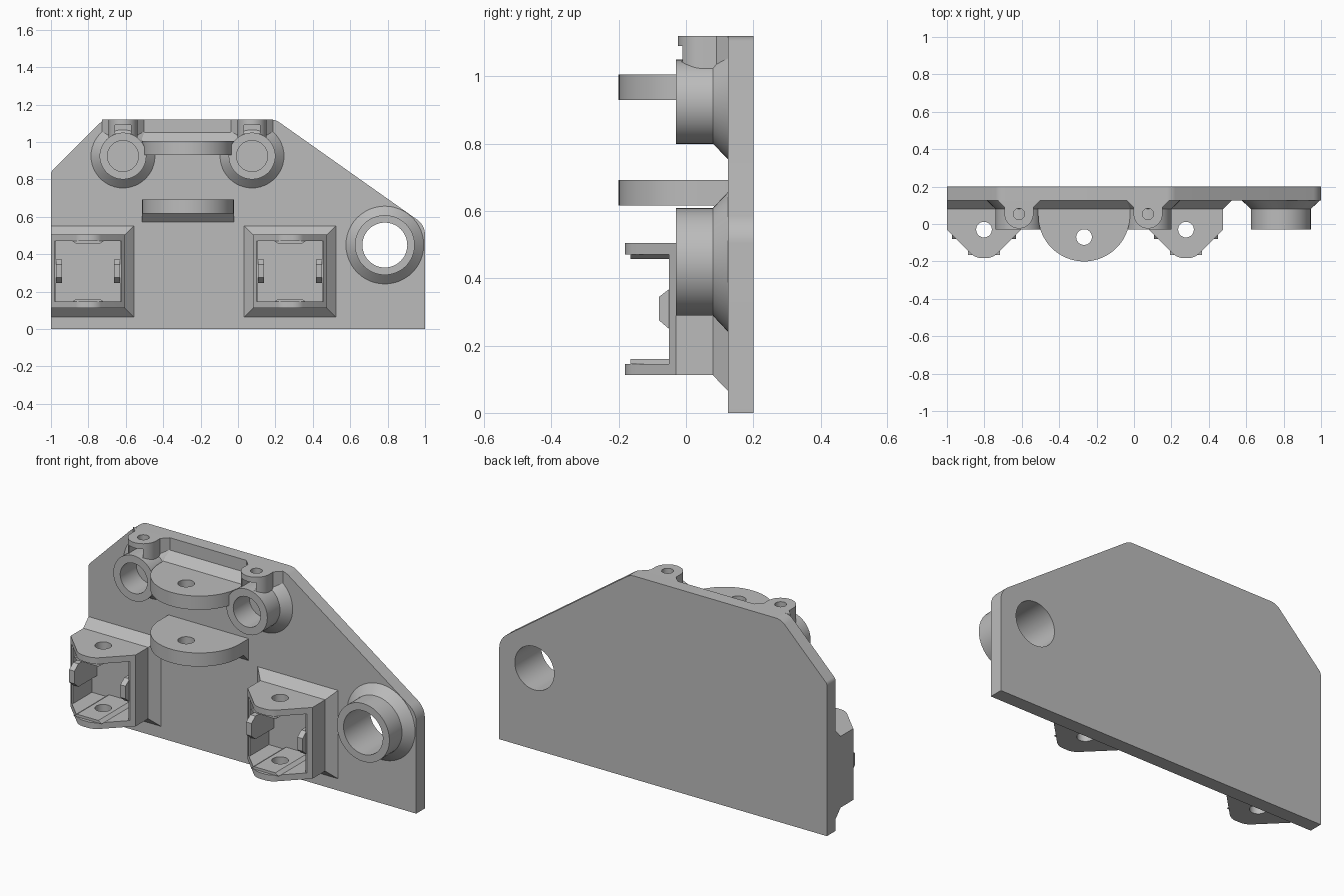
import bpy, bmesh
from math import sin, cos, pi, tan, radians
from mathutils import Vector

if "Cube" in bpy.data.objects:
    bpy.data.objects.remove(bpy.data.objects["Cube"])

grey = bpy.data.materials.new("plain grey")
grey.use_nodes = True
grey.diffuse_color = (0.5, 0.5, 0.5, 1)
grey.node_tree.nodes["Principled BSDF"].inputs["Base Color"].default_value = (0.5, 0.5, 0.5, 1)

# Axis mappings: profile (u, v) plus extrusion depth w
AXES = {"x": lambda u, v, w: (w, u, v),
        "y": lambda u, v, w: (u, w, v),
        "z": lambda u, v, w: (u, v, w)}


def loft(name, rings, axis):
    """Solid through a list of (profile, depth) rings."""
    bm = bmesh.new()
    loops = [[bm.verts.new(AXES[axis](u, v, w)) for u, v in prof] for prof, w in rings]
    n = len(loops[0])
    for a, b in zip(loops, loops[1:]):
        for i in range(n):
            j = (i + 1) % n
            bm.faces.new((a[i], a[j], b[j], b[i]))
    bm.faces.new(loops[0])
    bm.faces.new(loops[-1])
    bmesh.ops.recalc_face_normals(bm, faces=bm.faces)
    mesh = bpy.data.meshes.new(name)
    bm.to_mesh(mesh)
    bm.free()
    mesh.materials.append(grey)
    obj = bpy.data.objects.new(name, mesh)
    bpy.context.collection.objects.link(obj)
    return obj


def prism(name, prof, axis, lo, hi):
    return loft(name, [(prof, lo), (prof, hi)], axis)


def circle(u, v, r, n=48):
    return [(u + r * cos(2 * pi * i / n), v + r * sin(2 * pi * i / n)) for i in range(n)]


def rect(u0, u1, v0, v1):
    return [(u0, v0), (u1, v0), (u1, v1), (u0, v1)]


def rounded(corners, steps=8):
    """Replace each (u, v, radius) corner by a tangent arc."""
    out = []
    for i, (u, v, r) in enumerate(corners):
        p = Vector((u, v))
        if not r:
            out.append((u, v))
            continue
        a = (Vector(corners[i - 1][:2]) - p).normalized()
        b = (Vector(corners[(i + 1) % len(corners)][:2]) - p).normalized()
        half = a.angle(b) / 2
        centre = p + (a + b).normalized() * (r / sin(half))
        s = p + a * (r / tan(half)) - centre
        e = p + b * (r / tan(half)) - centre
        for k in range(steps + 1):
            d = s.lerp(e, k / steps).normalized() * r
            out.append(tuple(centre + d))
    return out


def cut(obj, *cutters):
    """Subtract cutters, bake the result and remove them."""
    for c in cutters:
        m = obj.modifiers.new("cut", "BOOLEAN")
        m.operation, m.solver, m.object = "DIFFERENCE", "EXACT", c
        c.hide_render = True
    bpy.context.view_layer.update()
    mesh = bpy.data.meshes.new_from_object(obj.evaluated_get(bpy.context.evaluated_depsgraph_get()))
    obj.modifiers.clear()
    obj.data = mesh
    for c in cutters:
        bpy.data.objects.remove(c)
    return obj


BACK, FACE, STEP, TIP = 0.2, 0.125, 0.08, -0.03

# Back plate with the large through hole
outline = rounded([(-1, 0, 0), (1, 0, 0), (1, 0.555, 0.1), (0.2, 1.12, 0.08),
                   (-0.72, 1.12, 0.08), (-1, 0.84, 0.03)])
HX, HZ = 0.785, 0.449
cut(prism("back_plate", outline, "y", FACE, BACK),
    prism("plate_bore", circle(HX, HZ, 0.12), "y", 0, 0.3))


# Round bosses with a flared foot
def boss(name, x, z, foot, r, bore, depth):
    body = loft(name, [(circle(x, z, foot), FACE), (circle(x, z, r), STEP),
                       (circle(x, z, r), TIP)], "y")
    cut(body, prism("bore", circle(x, z, bore), "y", -0.1, depth))


boss("large_boss", HX, HZ, 0.208, 0.16, 0.12, 0.3)

# Small bosses, each with a screw ear and nut slot above
for side, x in (("right", -0.615), ("left", 0.075)):
    boss(side + "_small_boss", x, 0.925, 0.171, 0.125, 0.083, 0.11)
    w, cy = 0.077, 0.053
    arc = [(x - w * cos(pi * i / 24), cy - w * sin(pi * i / 24)) for i in range(25)]
    prof = [(x - w - 0.035, FACE), (x - w, 0.09)] + arc + [(x + w, 0.09), (x + w + 0.035, FACE)]
    cut(prism(side + "_screw_ear", prof, "z", 1.01, 1.12),
        prism("nut_slot", rect(x - 0.043, x + 0.043, 1.045, 1.09), "y", -0.1, 0.095),
        prism("screw_hole", circle(x, cy, 0.03, 24), "z", 1.06, 1.2))

# Half-round shelves with a wedge against the plate
SX, SR = -0.267, 0.245
arc = [(SX - SR * cos(pi * i / 40), 0.045 - SR * sin(pi * i / 40)) for i in range(41)]
shelf = [(SX - SR, FACE)] + arc + [(SX + SR, FACE)]
for name, z0, z1, edge, out in (("upper", 0.93, 1.006, 1.006, 0.046),
                                ("lower", 0.617, 0.692, 0.617, -0.046)):
    cut(prism(name + "_shelf", shelf, "z", z0, z1),
        prism("shelf_hole", circle(SX, -0.07, 0.042, 32), "z", z0 - 0.1, z1 + 0.1))
    wedge = [(FACE, edge), (STEP, edge), (FACE, edge + out)]
    prism(name + "_shelf_wedge", wedge, "x", SX - SR, SX + SR)

# Box brackets: flared foot, open pocket, two pierced ears
Z0, Z1, W = 0.112, 0.505, 0.198
for side, x in (("right", -0.802), ("left", 0.278)):
    foot = [(max(u, -1), v) for u, v in rect(x - W - 0.047, x + W + 0.047, Z0 - 0.047, Z1 + 0.047)]
    body = rect(x - W, x + W, Z0, Z1)
    pocket = rect(x - 0.17, x + 0.17, Z0 + 0.034, Z1 - 0.034)
    cut(loft(side + "_bracket_foot", [(foot, FACE), (body, STEP)], "y"),
        prism("pocket", pocket, "y", -0.2, 0.115))
    prof = rounded([(x - W, STEP, 0), (x - W, TIP, 0), (x - 0.046, -0.182, 0.08),
                    (x + 0.046, -0.182, 0.08), (x + W, TIP, 0), (x + W, STEP, 0)])
    cut(prism(side + "_bracket", prof, "z", Z0, Z1),
        prism("window", rect(x - 0.3, x + 0.3, Z0 + 0.034, Z1 - 0.034), "y", -0.3, -0.05),
        prism("pocket", pocket, "y", -0.2, 0.2),
        prism("pin_hole", circle(x, -0.03, 0.042, 32), "z", 0, 0.7))
    # Raised pads under the ears, pierced like them
    for name, base, d in (("lower", Z0 + 0.034, 0.014), ("upper", Z1 - 0.034, -0.014)):
        pad = [(x - 0.085, base), (x - 0.065, base + d), (x + 0.065, base + d), (x + 0.085, base)]
        cut(prism(f"{side}_{name}_ear_pad", pad, "y", -0.165, 0.115),
            prism("pin_hole", circle(x, -0.03, 0.042, 32), "z", 0, 0.7))
    # Side tabs on the pocket walls
    for name, s in (("right", -1), ("left", 1)):
        tab = [(-0.045, 0.245), (-0.08, 0.275), (-0.08, 0.345), (-0.045, 0.372),
               (0.115, 0.372), (0.115, 0.245)]
        prism(f"{side}_bracket_{name}_tab", tab, "x", *sorted((x + s * 0.14, x + s * 0.172)))

# Smooth the round walls, keep edges sharp
bpy.ops.object.select_all(action="DESELECT")
for obj in bpy.context.collection.objects:
    if obj.type == "MESH" and grey.name in obj.data.materials:
        obj.select_set(True)
        bpy.context.view_layer.objects.active = obj
bpy.ops.object.shade_smooth_by_angle(angle=radians(30))
